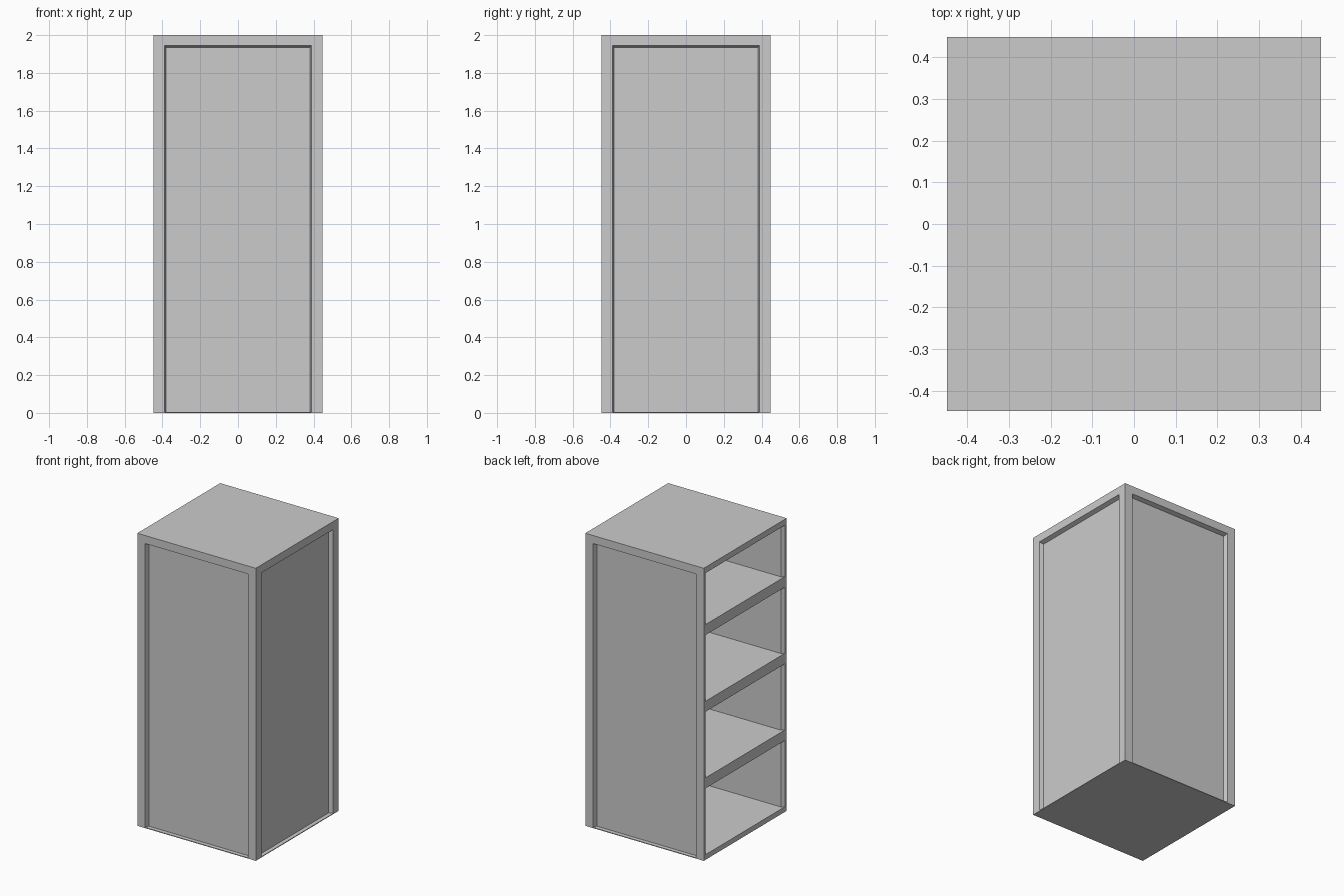
import bpy
import bmesh
from mathutils import Vector

if "Cube" in bpy.data.objects:
    bpy.data.objects.remove(bpy.data.objects["Cube"])

grey = bpy.data.materials.new("plain grey")
grey.use_nodes = True
grey.diffuse_color = (0.6, 0.6, 0.6, 1)
grey.node_tree.nodes["Principled BSDF"].inputs["Base Color"].default_value = (0.6, 0.6, 0.6, 1)

HALF = 0.448    # half of the outer width
FACE = 0.42     # outer face of the sunken panels
INNER = 0.412   # inner face of the side panels
LIP = 0.43      # half width of the open side
UNDER = 1.96    # underside of the top


def prism(name, profile, sweep):
    """Solid made by sweeping a closed 3D outline along a vector."""
    bm = bmesh.new()
    face = bm.faces.new([bm.verts.new(p) for p in profile])
    result = bmesh.ops.extrude_face_region(bm, geom=[face])
    moved = [v for v in result["geom"] if isinstance(v, bmesh.types.BMVert)]
    bmesh.ops.translate(bm, verts=moved, vec=Vector(sweep))
    bmesh.ops.recalc_face_normals(bm, faces=bm.faces)
    mesh = bpy.data.meshes.new(name)
    bm.to_mesh(mesh)
    bm.free()
    mesh.materials.append(grey)
    obj = bpy.data.objects.new(name, mesh)
    bpy.context.collection.objects.link(obj)
    return obj


def upright(name, outline, low, high):
    """Plan outline raised between two heights."""
    return prism(name, [(x, y, low) for x, y in outline], (0, 0, high - low))


def rect(x0, x1, y0, y1):
    return [(x0, y0), (x1, y0), (x1, y1), (x0, y1)]


# Top and thin foot plate
upright("top", rect(-HALF, HALF, -HALF, HALF), UNDER, 2)
upright("foot_plate", rect(-HALF, HALF, -HALF, HALF), 0, 0.005)

# Shelves and base, flaring to meet the lips of the open side
half_plan = [(0.4, INNER), (-LIP, INNER), (-HALF, LIP)]
shelf_plan = half_plan + [(x, -y) for x, y in reversed(half_plan)]
upright("base", shelf_plan, 0.005, 0.035)
for i in range(3):
    top = 0.56 + i * 0.524
    upright(f"shelf_{i + 1}", shelf_plan, top - 0.072, top)

# Corner posts with slanted inner edges, closed corners and open corners
closed_post = [(HALF, HALF), (0.388, HALF), (0.38, FACE), (0.38, 0.38),
               (FACE, 0.38), (HALF, 0.388)]
open_post = [(-HALF, HALF), (-0.388, HALF), (-0.38, FACE), (-0.38, INNER),
             (-LIP, INNER), (-HALF, LIP)]
for side, s in (("front", -1), ("back", 1)):
    upright(f"{side}_left_post", [(x, s * y) for x, y in closed_post], 0.005, UNDER)
    upright(f"{side}_right_post", [(x, s * y) for x, y in open_post], 0.005, UNDER)

    # Sunken side panel and its top rail
    upright(f"{side}_panel", rect(-0.4, 0.4, s * INNER, s * FACE), 0.005, UNDER)
    rail = [(HALF, UNDER), (HALF, 1.945), (FACE, 1.935), (FACE, UNDER)]
    prism(f"{side}_rail", [(-0.39, s * d, z) for d, z in rail], (0.78, 0, 0))

# Sunken panel facing the open side, thick enough to cover the posts inside
upright("left_panel", rect(0.379, FACE, -INNER, INNER), 0.005, UNDER)
prism("left_rail", [(d, -0.39, z) for d, z in rail], (0, 0.78, 0))
